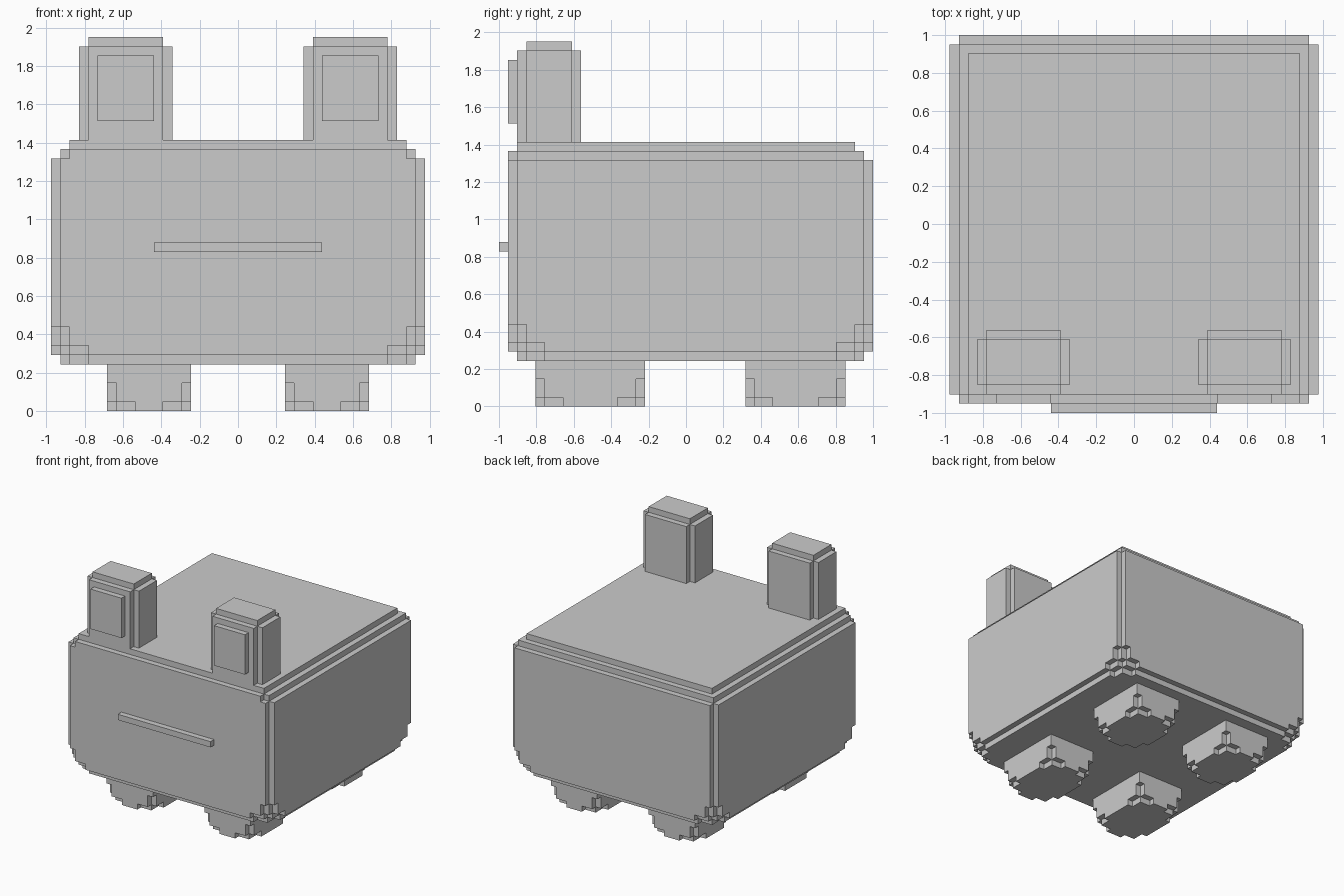
import bpy, bmesh
from mathutils import Vector

if "Cube" in bpy.data.objects:
    bpy.data.objects.remove(bpy.data.objects["Cube"])

U = 2 / 41  # one grid block; the model is 41 blocks deep
SIDES = {  # outward direction -> corner offsets of that block face
    (1, 0, 0): [(1, 0, 0), (1, 1, 0), (1, 1, 1), (1, 0, 1)],
    (-1, 0, 0): [(0, 0, 0), (0, 0, 1), (0, 1, 1), (0, 1, 0)],
    (0, 1, 0): [(0, 1, 0), (0, 1, 1), (1, 1, 1), (1, 1, 0)],
    (0, -1, 0): [(0, 0, 0), (1, 0, 0), (1, 0, 1), (0, 0, 1)],
    (0, 0, 1): [(0, 0, 1), (1, 0, 1), (1, 1, 1), (0, 1, 1)],
    (0, 0, -1): [(0, 0, 0), (0, 1, 0), (1, 1, 0), (1, 0, 0)],
}


def block_solid(name, origin, size, filled):
    """Outer skin of all grid blocks for which filled(i, j, k) is true."""
    nx, ny, nz = size
    cells = {(i, j, k) for i in range(nx) for j in range(ny)
             for k in range(nz) if filled(i, j, k)}
    bm = bmesh.new()
    verts = {}

    def vert(p):
        if p not in verts:
            verts[p] = bm.verts.new((Vector(p) + Vector(origin)) * U)
        return verts[p]

    for c in sorted(cells):
        for d, corners in SIDES.items():
            if tuple(a + b for a, b in zip(c, d)) not in cells:
                bm.faces.new([vert(tuple(a + b for a, b in zip(c, o))) for o in corners])
    bm.normal_update()
    # merge the flat areas into large faces
    bmesh.ops.dissolve_limit(bm, angle_limit=0.02, verts=bm.verts[:], edges=bm.edges[:])
    mesh = bpy.data.meshes.new(name)
    bm.to_mesh(mesh)
    bm.free()
    obj = bpy.data.objects.new(name, mesh)
    bpy.context.collection.objects.link(obj)
    return obj


def rounded(size, radius, limit):
    """Box test with stepped rounding on the sides and the bottom."""
    nx, ny, _ = size

    def test(i, j, k):
        near = (min(i, nx - 1 - i), min(j, ny - 1 - j), k)
        return sum(max(0, radius - 0.5 - n) ** 2 for n in near) < limit
    return test


# Body: rounded below, stepped in at the top
BODY = (40, 40, 24)
body_round = rounded(BODY, 5, 33.5)


def body_test(i, j, k):
    dx = min(i, 39 - i)
    if k == 23:
        return dx >= 2 and 1 <= j <= 37
    if k == 22:
        return dx >= (2 if j == 0 else 1) and j <= 38
    return body_round(i, j, k)


block_solid("body", (-20, -19.5, 5), BODY, body_test)

# Mouth bar
block_solid("mouth", (-9, -20.5, 17), (18, 1, 1), lambda i, j, k: True)


def ear_test(i, j, k):
    in_x, in_y = 1 <= i <= 8, 1 <= j <= 5
    return (in_x and in_y) if k == 10 else (in_x or in_y)


for side, s in (("left", 1), ("right", -1)):
    def left_edge(x0, width):
        return x0 if s > 0 else -x0 - width

    # Ears with a raised inner pad
    block_solid(side + "_ear", (left_edge(7, 10), -18.5, 29), (10, 7, 11), ear_test)
    block_solid(side + "_ear_pad", (left_edge(9, 6), -19.5, 31), (6, 1, 7),
                lambda i, j, k: True)

    # Feet with notched lower corners
    for end, y0, depth in (("front", -16.5, 12), ("back", 6.5, 11)):
        size = (9, depth, 5)
        block_solid(f"{end}_{side}_foot", (left_edge(5, 9), y0, 0), size,
                    rounded(size, 3, 12.6))
